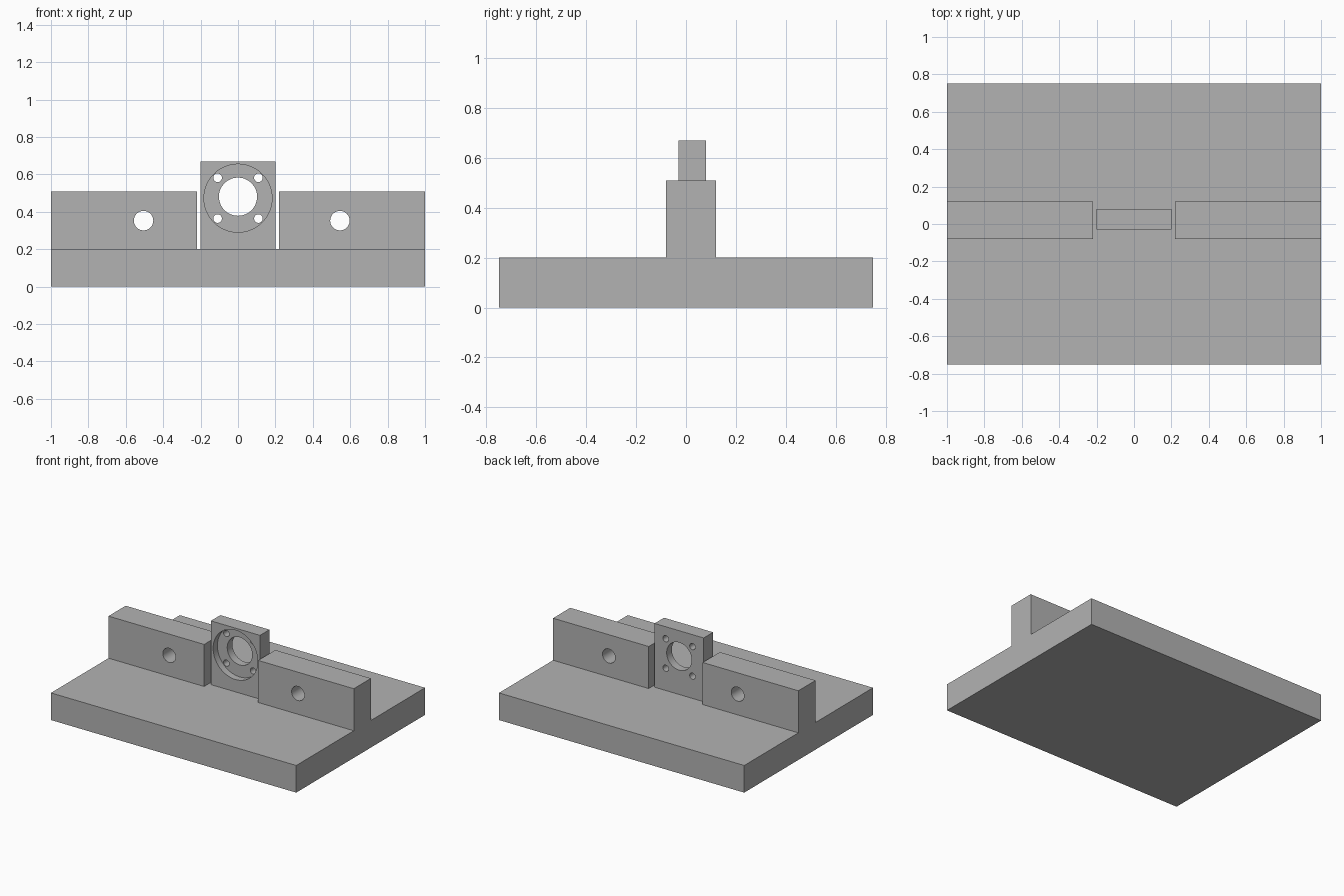
import bpy
import math

if "Cube" in bpy.data.objects:
    bpy.data.objects.remove(bpy.data.objects["Cube"], do_unlink=True)

GREY = (0.45, 0.45, 0.45, 1.0)
metal = bpy.data.materials.new("plain grey")
metal.use_nodes = True
metal.diffuse_color = GREY
metal.node_tree.nodes["Principled BSDF"].inputs["Base Color"].default_value = GREY


def block(name, low, high):
    """Box between two opposite corners."""
    bpy.ops.mesh.primitive_cube_add(size=1)
    ob = bpy.context.object
    ob.name = name
    ob.location = [(a + b) / 2 for a, b in zip(low, high)]
    ob.scale = [b - a for a, b in zip(low, high)]
    bpy.ops.object.transform_apply(location=True, rotation=False, scale=True)
    ob.data.materials.append(metal)
    return ob


def bore(ob, x, z, radius, y_start=-0.5, y_end=0.5, sides=48):
    """Cut a round hole along y."""
    bpy.ops.mesh.primitive_cylinder_add(
        vertices=sides, radius=radius, depth=y_end - y_start,
        location=(x, (y_start + y_end) / 2, z), rotation=(math.pi / 2, 0, 0))
    cutter = bpy.context.object
    cutter.hide_render = True
    cutter.data.materials.append(metal)
    cut = ob.modifiers.new("hole", 'BOOLEAN')
    cut.operation = 'DIFFERENCE'
    cut.solver = 'EXACT'
    cut.object = cutter
    activate(ob)
    bpy.ops.object.modifier_apply(modifier=cut.name)
    bpy.data.objects.remove(cutter, do_unlink=True)


def activate(ob):
    bpy.ops.object.select_all(action='DESELECT')
    ob.select_set(True)
    bpy.context.view_layer.objects.active = ob


# Base slab
base = block("base_plate", (-1, -0.75, 0), (1, 0.75, 0.2))

# Side rails, each with one cross hole
right_rail = block("right_rail", (-1, -0.08, 0.2), (-0.22, 0.12, 0.51))
bore(right_rail, -0.505, 0.353, 0.052)
left_rail = block("left_rail", (0.22, -0.08, 0.2), (1, 0.12, 0.51))
bore(left_rail, 0.545, 0.353, 0.052)

# Central mount: front recess, main bore and four screw holes
mount = block("centre_mount", (-0.2, -0.03, 0.2), (0.2, 0.08, 0.67))
bore(mount, 0, 0.473, 0.182, y_end=0.02, sides=64)
bore(mount, 0, 0.481, 0.102, sides=64)
for sx in (-1, 1):
    for sz in (-1, 1):
        bore(mount, sx * 0.109, 0.473 + sz * 0.109, 0.023, sides=32)

# Smooth bores, sharp edges
for ob in (right_rail, left_rail, mount):
    activate(ob)
    bpy.ops.object.shade_smooth_by_angle(angle=math.radians(30))
